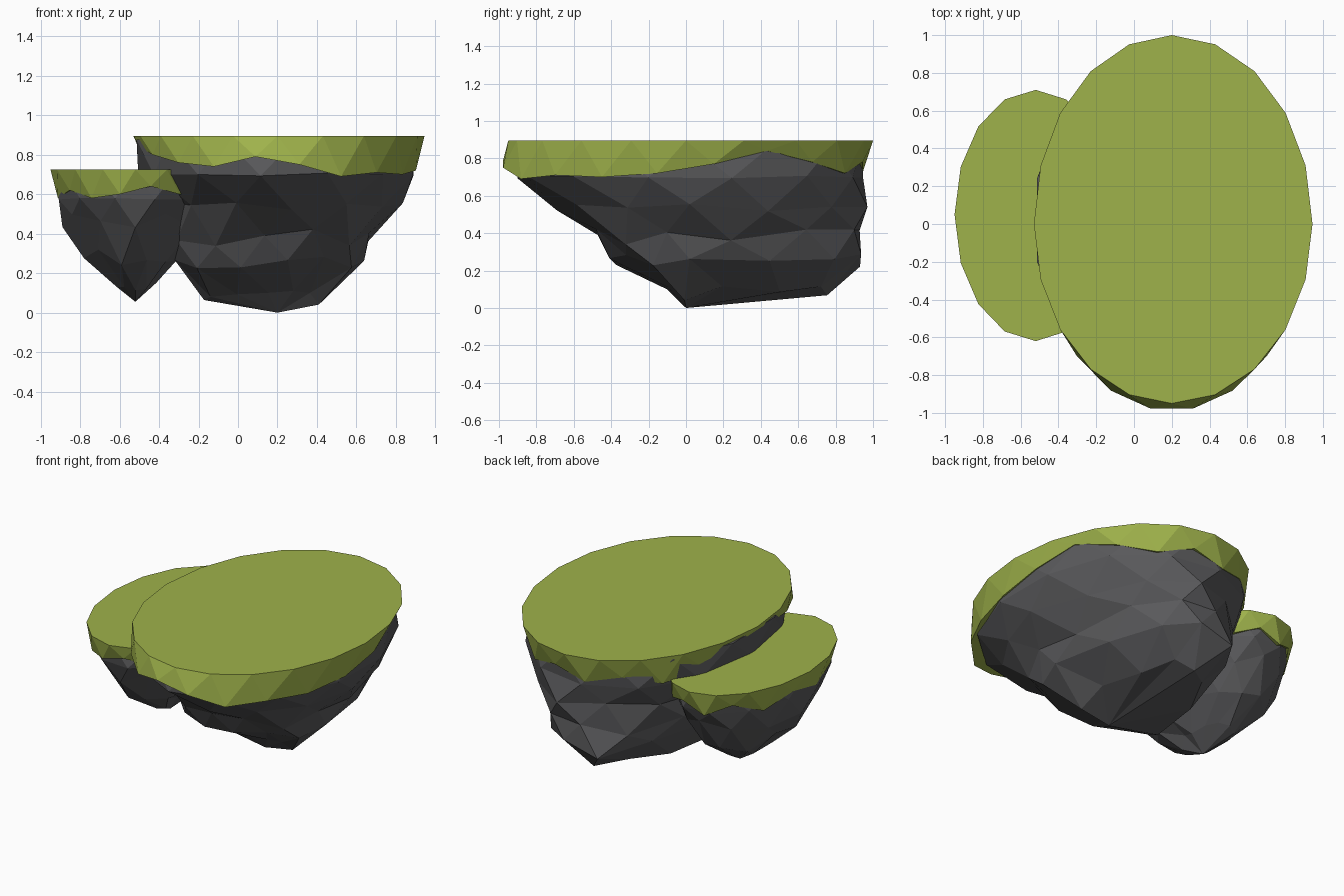
import bpy, bmesh, math, random

if "Cube" in bpy.data.objects:
    bpy.data.objects.remove(bpy.data.objects["Cube"])

def material(name, color):
    m = bpy.data.materials.new(name)
    m.diffuse_color = color
    m.use_nodes = True
    m.node_tree.nodes["Principled BSDF"].inputs["Base Color"].default_value = m.diffuse_color
    return m

ROCK = material("dark_rock", (0.10, 0.10, 0.105, 1))
GRASS = material("grass_green", (0.345, 0.445, 0.07, 1))

def ring(bm, ext, center, heights, n, offset, jitter=0.0):
    """Oval ring with separate west, east, south and north reach."""
    w, e, s, nth = ext
    cx, cy = center
    out = []
    for i in range(n):
        a = 2 * math.pi * (i + offset) / n
        c, d = math.cos(a), math.sin(a)
        k = 1 + random.uniform(-0.6, 0.4) * jitter
        x = cx + k * c * ((e - cx) if c > 0 else (cx - w))
        y = cy + k * d * ((nth - cy) if d > 0 else (cy - s))
        z = heights[i % len(heights)] + random.uniform(-jitter, jitter) * 0.5
        out.append(bm.verts.new((x, y, z)))
    return out

def stitch(bm, upper, lower, half):
    """Triangle band between two rings staggered by half a step."""
    n = len(upper)
    for i in range(n):
        j = (i + 1) % n
        if half:
            bm.faces.new((upper[i], lower[i], upper[j]))
            bm.faces.new((lower[i], lower[j], upper[j]))
        else:
            bm.faces.new((upper[i], lower[i], lower[j]))
            bm.faces.new((upper[i], lower[j], upper[j]))

def fan(bm, loop, point):
    p = bm.verts.new(point)
    for i, v in enumerate(loop):
        bm.faces.new((v, p, loop[(i + 1) % len(loop)]))

def finish(bm, name, mat):
    bmesh.ops.recalc_face_normals(bm, faces=bm.faces[:])
    me = bpy.data.meshes.new(name)
    bm.to_mesh(me)
    bm.free()
    me.materials.append(mat)
    bpy.context.collection.objects.link(bpy.data.objects.new(name, me))

def rock(name, center, levels, tip, n, jitter, seed):
    random.seed(seed)
    bm = bmesh.new()
    prev = None
    for k, (z, *ext) in enumerate(levels):
        cur = ring(bm, ext, center, [z], n, 0.5 * (k % 2), jitter if k > 1 else 0.015)
        if prev:
            stitch(bm, prev, cur, k % 2 == 1)
        else:
            bm.faces.new(cur)
        prev = cur
    fan(bm, prev, tip)
    finish(bm, name, ROCK)

def grass(name, center, top_z, top, skirt, depths, under_z):
    random.seed(1)
    n = len(depths)
    bm = bmesh.new()
    upper = ring(bm, top, center, [top_z], n, 0)
    lower = ring(bm, skirt, center, depths, n, 0.5)
    bm.faces.new(upper)
    stitch(bm, upper, lower, True)
    fan(bm, lower, (*center, under_z))
    finish(bm, name, GRASS)

# Large island: rock levels are z, west, east, south, north
rock("large_rock", (0.2, 0.02), [
    (0.87, -0.54, 0.90, -0.90, 0.95),
    (0.70, -0.51, 0.91, -0.91, 0.96),
    (0.54, -0.41, 0.83, -0.73, 0.96),
    (0.38, -0.37, 0.69, -0.50, 0.97),
    (0.25, -0.34, 0.63, -0.41, 0.97),
    (0.075, -0.18, 0.42, -0.10, 0.75)], (0.2, 0, 0), 13, 0.085, 12)
# Grass skirt heights run counter-clockwise from the east
grass("large_grass", (0.2, 0.0), 0.895,
      (-0.53, 0.945, -0.95, 1.0), (-0.51, 0.91, -0.99, 0.955),
      [0.77, 0.84, 0.78, 0.72, 0.78, 0.72, 0.77, 0.71, 0.76, 0.83,
       0.84, 0.80, 0.76, 0.74, 0.79, 0.75, 0.69, 0.71, 0.70, 0.72], 0.84)

# Small island, set lower and tucked into the west side
rock("small_rock", (-0.52, 0.05), [
    (0.70, -0.92, -0.12, -0.58, 0.67),
    (0.58, -0.92, -0.14, -0.58, 0.66),
    (0.46, -0.89, -0.20, -0.50, 0.61),
    (0.28, -0.79, -0.30, -0.33, 0.50),
    (0.14, -0.63, -0.41, -0.12, 0.28)], (-0.52, 0.03, 0.055), 12, 0.08, 9)
grass("small_grass", (-0.52, 0.05), 0.725,
      (-0.95, -0.10, -0.62, 0.71), (-0.92, -0.12, -0.59, 0.675),
      [0.62, 0.60, 0.58, 0.63, 0.57, 0.64, 0.57, 0.63,
       0.58, 0.62, 0.58, 0.60, 0.64, 0.60, 0.57, 0.60], 0.67)
